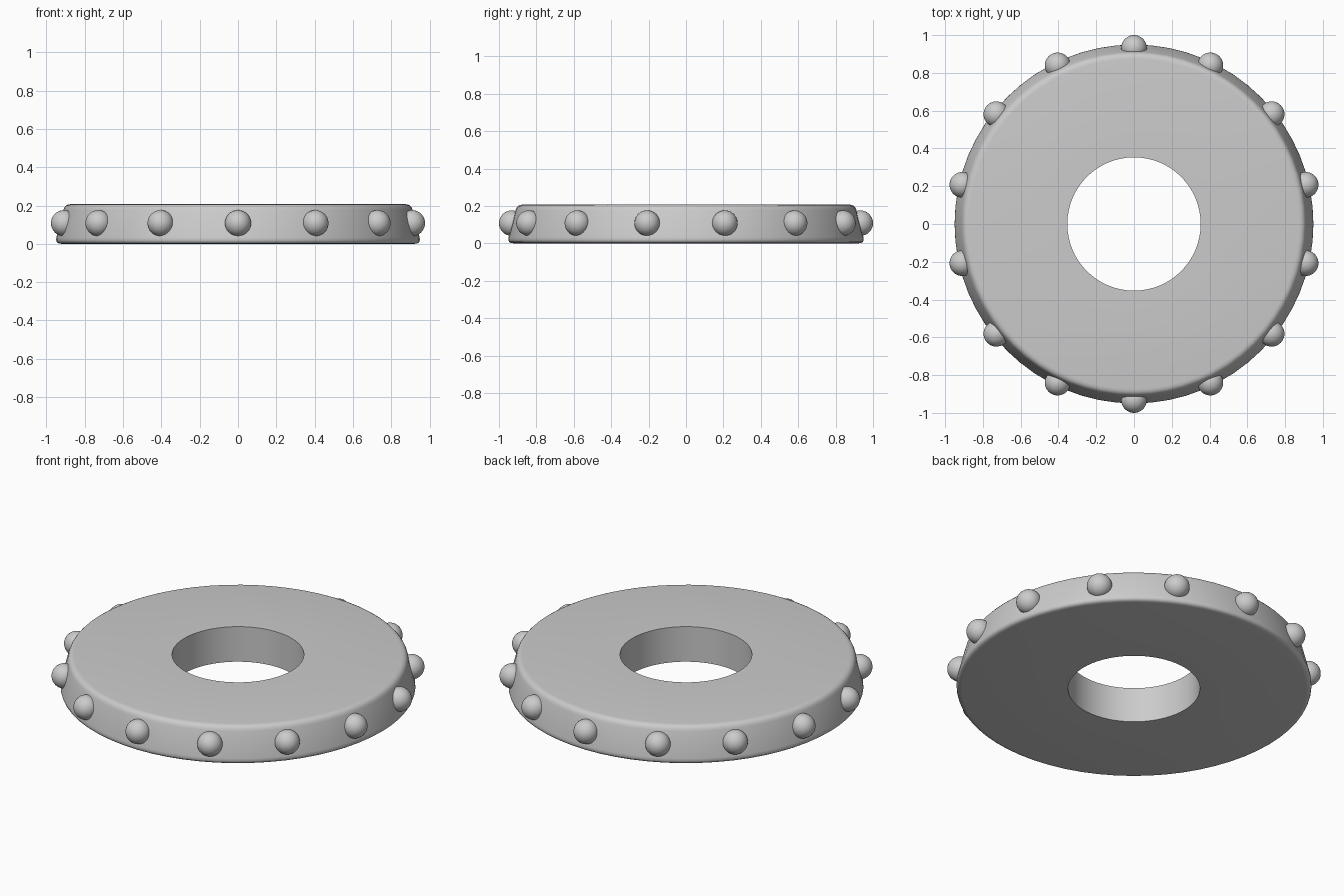
import bpy, bmesh, math
from mathutils import Vector

cube = bpy.data.objects.get("Cube")
if cube:
    bpy.data.objects.remove(cube, do_unlink=True)

SEGMENTS = 64
KNOBS = 14

grey = bpy.data.materials.new("light_grey")
grey.use_nodes = True
grey.diffuse_color = (0.6, 0.6, 0.6, 1)
grey.node_tree.nodes["Principled BSDF"].inputs["Base Color"].default_value = (0.6, 0.6, 0.6, 1)


def rounded(prev, corner, nxt, cut, steps=4):
    """Round a profile corner with a short quadratic curve."""
    c = Vector(corner)
    a = c + (Vector(prev) - c).normalized() * cut
    b = c + (Vector(nxt) - c).normalized() * cut
    ts = [i / steps for i in range(steps + 1)]
    return [a * (1 - t) ** 2 + c * 2 * t * (1 - t) + b * t ** 2 for t in ts]


def finish(obj, angle):
    obj.data.materials.append(grey)
    bpy.ops.object.select_all(action='DESELECT')
    obj.select_set(True)
    bpy.context.view_layer.objects.active = obj
    bpy.ops.object.shade_smooth_by_angle(angle=math.radians(angle))


# Disc: tapered ring with rounded outer edges and a straight hole
inner_low, outer_low = (0.353, 0), (0.957, 0)
outer_top, inner_top = (0.904, 0.207), (0.353, 0.207)
profile = [Vector(inner_low)]
profile += rounded(inner_low, outer_low, outer_top, 0.035)
profile += rounded(outer_low, outer_top, inner_top, 0.03)
profile.append(Vector(inner_top))

bm = bmesh.new()
rings = []
for i in range(SEGMENTS):
    a = math.tau * i / SEGMENTS
    rings.append([bm.verts.new((p.x * math.cos(a), p.x * math.sin(a), p.y)) for p in profile])
for i, ring in enumerate(rings):
    following = rings[(i + 1) % SEGMENTS]
    for j in range(len(profile)):
        k = (j + 1) % len(profile)
        bm.faces.new((ring[j], following[j], following[k], ring[k]))
bmesh.ops.recalc_face_normals(bm, faces=bm.faces)
mesh = bpy.data.meshes.new("disc")
bm.to_mesh(mesh)
bm.free()
disc = bpy.data.objects.new("disc", mesh)
bpy.context.collection.objects.link(disc)
finish(disc, 40)

# Round knobs spaced evenly around the rim
for i in range(KNOBS):
    a = math.tau * i / KNOBS + math.pi / 2
    bpy.ops.mesh.primitive_uv_sphere_add(
        segments=32, ring_count=16, radius=0.068,
        location=(0.932 * math.cos(a), 0.932 * math.sin(a), 0.108))
    knob = bpy.context.object
    knob.name = f"rim_knob_{i + 1}"
    finish(knob, 60)
